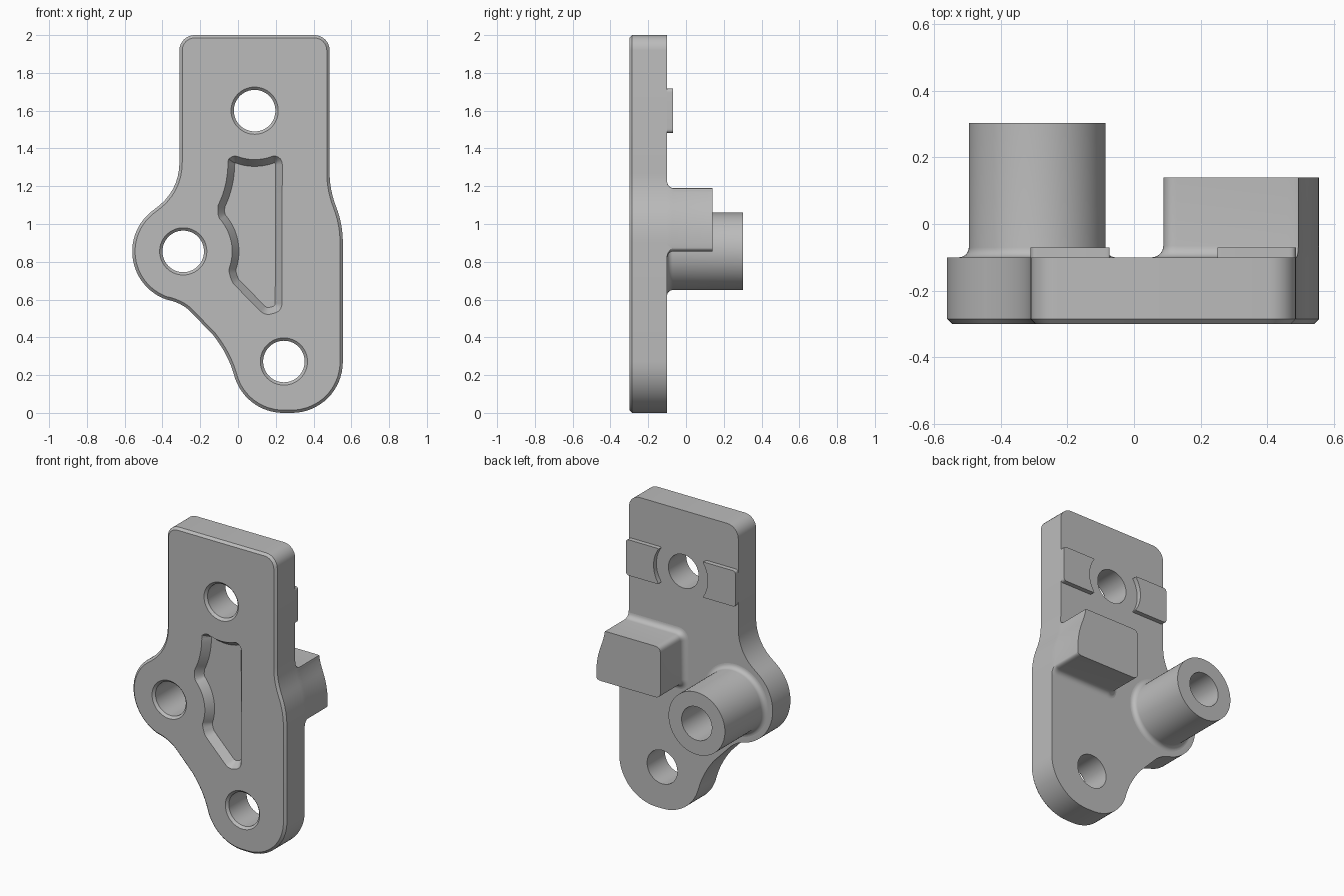
import bpy, bmesh, math
from mathutils import Vector

if "Cube" in bpy.data.objects:
    bpy.data.objects.remove(bpy.data.objects["Cube"], do_unlink=True)

metal = bpy.data.materials.new("plain grey metal")
metal.use_nodes = True
grey = (0.5, 0.5, 0.5, 1)
metal.diffuse_color = grey
metal.node_tree.nodes["Principled BSDF"].inputs["Base Color"].default_value = grey

FRONT, BACK = -0.3, -0.1
TOP_HOLE, SIDE_HOLE, LOW_HOLE = (0.088, 1.6), (-0.29, 0.855), (0.243, 0.272)


# Outline helpers, all in the x-z plane
def arc(centre, r, start, end, n=16):
    return [(centre[0] + r * math.cos(math.radians(start + (end - start) * i / n)),
             centre[1] + r * math.sin(math.radians(start + (end - start) * i / n)))
            for i in range(n + 1)]


def circle(centre, r):
    return arc(centre, r, 0, 360, 64)[:-1]


def bend(a, b, c, n=8):
    a, b, c = Vector(a), Vector(b), Vector(c)
    return [a.lerp(b, i / n).lerp(b.lerp(c, i / n), i / n) for i in range(n + 1)]


def soften(points, size):
    """Drop doubles, make counter-clockwise and round the sharp corners."""
    pts = []
    for p in map(Vector, points):
        if not pts or (p - pts[-1]).length > 0.002:
            pts.append(p)
    if (pts[0] - pts[-1]).length < 0.002:
        pts.pop()
    if sum(a.x * b.y - b.x * a.y for a, b in zip(pts, pts[1:] + pts[:1])) < 0:
        pts.reverse()
    out = []
    for i, p in enumerate(pts):
        u, v = pts[i - 1] - p, pts[(i + 1) % len(pts)] - p
        if (-u).angle(v) < math.radians(28):
            out.append(p)
        else:
            a = p + u.normalized() * min(size, 0.45 * u.length)
            b = p + v.normalized() * min(size, 0.45 * v.length)
            out += bend(a, p, b)
    return out


def grow(points, d):
    """Offset a counter-clockwise outline outward by d."""
    pts, out = [Vector(p) for p in points], []
    for i, p in enumerate(pts):
        u = (p - pts[i - 1]).normalized()
        v = (pts[(i + 1) % len(pts)] - p).normalized()
        n1, n2 = Vector((u.y, -u.x)), Vector((v.y, -v.x))
        m = (n1 + n2).normalized()
        out.append(p + m * d / max(0.5, m.dot(n1)))
    return out


# Solid helpers
def stack(name, outline, layers):
    """Loft an outline through (offset, y) layers."""
    bm = bmesh.new()
    rings = []
    for d, y in layers:
        ring = grow(outline, d) if d else outline
        rings.append([bm.verts.new((p[0], y, p[1])) for p in ring])
    for lo, hi in zip(rings, rings[1:]):
        for i in range(len(lo)):
            bm.faces.new((lo[i - 1], lo[i], hi[i], hi[i - 1]))
    bm.faces.new(rings[0])
    bm.faces.new(rings[-1])
    bmesh.ops.recalc_face_normals(bm, faces=bm.faces)
    mesh = bpy.data.meshes.new(name)
    bm.to_mesh(mesh)
    bm.free()
    mesh.materials.append(metal)
    ob = bpy.data.objects.new(name, mesh)
    bpy.context.collection.objects.link(ob)
    return ob


def activate(ob):
    bpy.ops.object.select_all(action='DESELECT')
    ob.select_set(True)
    bpy.context.view_layer.objects.active = ob


def cut(ob, cutter, operation='DIFFERENCE'):
    mod = ob.modifiers.new("cut", 'BOOLEAN')
    mod.object, mod.operation, mod.solver = cutter, operation, 'EXACT'
    activate(ob)
    bpy.ops.object.modifier_apply(modifier=mod.name)


def finish(ob):
    activate(ob)
    bpy.ops.object.shade_smooth_by_angle(angle=math.radians(25))


def fillet(r, top):
    """Layers for a part rising from the plate with a concave root."""
    root = [(r * (1 - math.sin(t)), BACK + r * (1 - math.cos(t)))
            for t in (math.pi / 2 * i / 6 for i in range(7))]
    return [(r, BACK - 0.005)] + root + [(0, top)]


# Back plate with a chamfered front edge
shoulder = (bend((0.485, 1.27), (0.485, 1.18), (0.52, 1.09))
            + bend((0.52, 1.09), (0.555, 1.0), (0.555, 0.9)))
outline = soften(
    arc((0.405, 1.92), 0.08, 90, 0, 8) + shoulder
    + arc((0.285, 0.27), 0.27, 0, -90)
    + arc((0.24, 0.27), 0.27, -90, -165)
    + bend((-0.021, 0.2), (-0.05, 0.307), (-0.13, 0.41))
    + bend((-0.25, 0.535), (-0.3, 0.585), (-0.382, 0.601))
    + arc(SIDE_HOLE, 0.27, 250, 125, 24)
    + bend((-0.445, 1.076), (-0.31, 1.17), (-0.31, 1.33))
    + arc((-0.23, 1.92), 0.08, 180, 90, 8), 0.01)
plate = stack("mounting_plate", outline,
              [(-0.015, FRONT), (0, FRONT + 0.015), (0, BACK)])

# Pocket in the front face with sloping walls
floor = soften(
    arc(SIDE_HOLE, 0.295, -20, 42)
    + bend((-0.07, 1.09), (-0.02, 1.19), (-0.017, 1.32))
    + arc(TOP_HOLE, 0.295, 249, 292, 10)
    + [(0.197, 0.566), (0.153, 0.555), (0.0, 0.71)], 0.015)
cutters = [stack("pocket_cutter", floor,
                 [(0, FRONT + 0.05), (0.036, FRONT), (0.036, FRONT - 0.05)])]

# Bolt holes, countersunk at the front
for label, centre in (("top", TOP_HOLE), ("side", SIDE_HOLE), ("low", LOW_HOLE)):
    cutters.append(stack(label + "_hole_cutter", circle(centre, 0.11),
                         [(0.025, FRONT - 0.01), (0, FRONT + 0.015), (0, 0.5)]))
for c in cutters:
    cut(plate, c)

# Hollow boss on the back
boss = stack("hollow_boss", circle(SIDE_HOLE, 0.205), fillet(0.03, 0.303))
cut(boss, cutters[2])

# Stop block on the back, flush with the plate edge
edge = [(p[0] - 0.001, p[1]) for p in shoulder if p[1] < 1.18]
block = stack("stop_block",
              soften([(0.088, 1.19), (0.5, 1.19)] + edge
                     + [(0.554, 0.855), (0.088, 0.855)], 0.04),
              fillet(0.035, 0.14))
prism = stack("edge_cutter", outline, [(0, -0.5), (0, 0.5)])
cut(block, prism, 'INTERSECT')

# Low pads either side of the top hole
pads = []
for label, angle, x in (("left", 0, 0.485), ("right", 180, -0.31)):
    inner = arc(TOP_HOLE, 0.197, angle - 36.5, angle + 36.5)
    ends = [(x, inner[-1][1]), (x, inner[0][1])]
    pads.append(stack(label + "_pad", soften(inner + ends, 0.02),
                      [(0, BACK - 0.005), (0, -0.07)]))

for c in cutters + [prism]:
    bpy.data.objects.remove(c, do_unlink=True)
for ob in [plate, boss, block] + pads:
    finish(ob)
